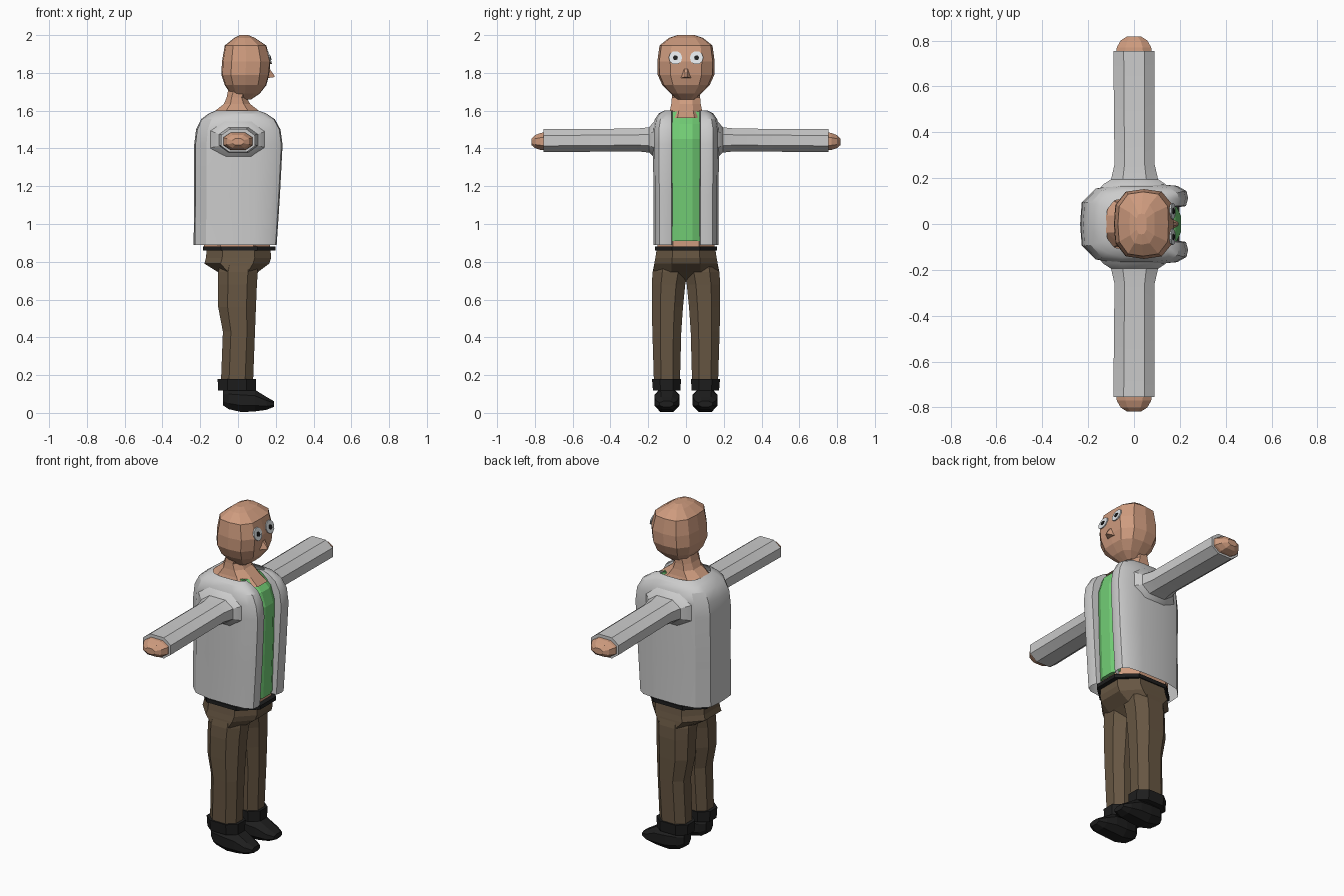
import bpy, bmesh, math
from mathutils import Vector


def material(name, r, g, b):
    m = bpy.data.materials.new(name)
    m.diffuse_color = (r, g, b, 1)
    return m


SKIN = material("skin", 0.62, 0.33, 0.21)
CLOTH = material("light grey cloth", 0.60, 0.60, 0.60)
GREEN = material("green cloth", 0.17, 0.62, 0.18)
BROWN = material("brown cloth", 0.135, 0.093, 0.055)
BLACK = material("black leather", 0.013, 0.013, 0.013)
WHITE = material("eye white", 0.75, 0.78, 0.80)

# eight-sided outline with bevelled corners, and one with extra centre edges
OCT = [(1, -.45), (1, .45), (.5, 1), (-.5, 1), (-1, .45), (-1, -.45), (-.5, -1), (.5, -1)]
HEAD = [(.97, -.55), (1, 0), (.97, .55), (.6, .93), (0, 1), (-.6, .93),
        (-.95, .55), (-1, 0), (-.95, -.55), (-.6, -.93), (0, -1), (.6, -.93)]


def loft(name, rings, mat, closed=True, caps=True, smooth=False):
    bm = bmesh.new()
    vs = [[bm.verts.new(p) for p in ring] for ring in rings]
    n = len(rings[0])
    for a, b in zip(vs, vs[1:]):
        for i in range(n if closed else n - 1):
            j = (i + 1) % n
            bm.faces.new((a[i], a[j], b[j], b[i]))
    if caps:
        bm.faces.new(vs[0])
        bm.faces.new(vs[-1])
    bmesh.ops.recalc_face_normals(bm, faces=bm.faces)
    me = bpy.data.meshes.new(name)
    bm.to_mesh(me)
    bm.free()
    ob = bpy.data.objects.new(name, me)
    bpy.context.collection.objects.link(ob)
    me.materials.append(mat)
    if smooth:
        bpy.ops.object.select_all(action='DESELECT')
        ob.select_set(True)
        bpy.context.view_layer.objects.active = ob
        bpy.ops.object.shade_smooth_by_angle(angle=math.radians(28))
    return ob


def z_ring(z, x0, x1, y0, y1, shape=OCT):
    return [((x0 + x1) / 2 + u * (x1 - x0) / 2, (y0 + y1) / 2 + v * (y1 - y0) / 2, z)
            for u, v in shape]


def y_ring(y, x0, x1, z0, z1):
    return [((x0 + x1) / 2 + u * (x1 - x0) / 2, y, (z0 + z1) / 2 + v * (z1 - z0) / 2)
            for u, v in OCT]


def x_ring(x, y0, y1, z0, z1):
    return [(x, (y0 + y1) / 2 + u * (y1 - y0) / 2, (z0 + z1) / 2 + v * (z1 - z0) / 2)
            for u, v in OCT]


def mirrored(rings, s):
    return [[(x, s * y, z) for x, y, z in r] for r in rings]


# head: z, back x, front x, half width
loft("head", [z_ring(z, a, b, -w, w, HEAD) for z, a, b, w in [
    (1.66, .00, .07, .045), (1.69, -.04, .115, .08), (1.735, -.07, .15, .125),
    (1.79, -.088, .165, .15), (1.86, -.085, .172, .152), (1.945, -.07, .15, .14),
    (1.985, -.02, .09, .09), (2.0, .01, .055, .045)]], SKIN)

# neck widening towards the collar
loft("neck", [z_ring(z, a, b, -w, w) for z, a, b, w in [
    (1.56, -.17, .16, .10), (1.60, -.12, .11, .085), (1.635, -.075, .065, .078),
    (1.67, -.06, .045, .075), (1.72, -.05, .07, .075)]], SKIN)

# nose: a small wedge
loft("nose", [[(.155, -.03, 1.772), (.155, .03, 1.772), (.165, .01, 1.825), (.165, -.01, 1.825)],
              [(.195, -.006, 1.778), (.195, .006, 1.778), (.19, .004, 1.79), (.19, -.004, 1.79)]],
     SKIN)


# eyes: thin round plates lying on the face
def eye_plate(name, side, x, r, mat):
    ring = [[(x + d - .28 * r * math.sin(t), side * .056 + r * math.cos(t), 1.88 + r * math.sin(t))
             for t in [math.tau * k / 10 for k in range(10)]] for d in (0, .007)]
    loft(name, ring, mat)


for s, tag in ((1, "left"), (-1, "right")):
    eye_plate(tag + "_eye", s, .164, .036, WHITE)
    eye_plate(tag + "_pupil", s, .168, .013, BLACK)


# jacket: open-fronted section, swept upward and drawn in over the shoulders
def jacket_ring(z, b, f, w, gap):
    half = [(-b, 0), (-b * .97, w * .55), (-b * .72, w * .88), (-b * .3, w), (f * .4, w),
            (f * .8, w * .95), (f * .97, w * .82), (f, gap + (w - gap) * .4),
            (f * .96, gap + .006), (f * .72, gap)]
    return [(x, y, z) for x, y in reversed(half)] + [(x, -y, z) for x, y in half[1:]]


loft("jacket", [jacket_ring(*r) for r in [
    (.89, .235, .205, .172, .07), (1.15, .232, .222, .172, .07), (1.42, .232, .236, .175, .072),
    (1.50, .222, .225, .175, .072), (1.555, .195, .195, .165, .072),
    (1.585, .155, .15, .145, .072), (1.60, .12, .11, .115, .072)]],
    CLOTH, closed=False, caps=False, smooth=True)

# body under the jacket, and the shirt panel showing in the opening
loft("torso", [z_ring(.875, -.18, .17, -.15, .15), z_ring(1.45, -.18, .17, -.15, .15),
               z_ring(1.56, -.14, .12, -.12, .12)], SKIN)
loft("shirt", [[(x, y, z) for x, y in [(.05, -.078), (f - .02, -.078), (f, -.035), (f, .035),
                                       (f - .02, .078), (.05, .078)]]
               for z, f in [(.91, .19), (1.2, .2), (1.45, .205), (1.53, .18), (1.595, .11)]], GREEN)

for s, tag in ((1, "left"), (-1, "right")):
    # sleeve flaring into the shoulder
    loft(tag + "_sleeve", mirrored([y_ring(*r) for r in [
        (.14, -.16, .16, 1.33, 1.56), (.172, -.135, .14, 1.355, 1.54),
        (.195, -.10, .105, 1.378, 1.512), (.26, -.085, .09, 1.385, 1.505),
        (.755, -.09, .09, 1.38, 1.502)]], s), CLOTH, smooth=True)
    # rounded hand
    loft(tag + "_hand", mirrored([y_ring(*r) for r in [
        (.73, -.08, .08, 1.39, 1.487), (.77, -.075, .075, 1.392, 1.482),
        (.80, -.058, .058, 1.402, 1.47), (.818, -.03, .03, 1.418, 1.452)]], s), SKIN)
    # trouser leg
    loft(tag + "_trouser_leg", mirrored([z_ring(*r) for r in [
        (.17, -.09, .08, .032, .17), (.43, -.08, .09, .025, .178),
        (.56, -.105, .095, .016, .181), (.68, -.105, .10, .004, .181),
        (.745, -.105, .105, -.01, .177), (.80, -.09, .10, -.01, .165)]], s), BROWN)
    # shoe cuff and pointed shoe
    loft(tag + "_shoe_cuff", mirrored([z_ring(*r) for r in [
        (.118, -.105, .095, .03, .175), (.18, -.108, .096, .026, .18)]], s), BLACK)
    loft(tag + "_shoe", mirrored([x_ring(*r) for r in [
        (-.08, .07, .135, .04, .12), (-.05, .045, .16, .02, .13), (.02, .035, .168, .004, .13),
        (.09, .035, .168, .008, .122), (.15, .045, .16, .016, .085),
        (.19, .065, .14, .032, .062)]], s), BLACK)

# hips with a step in to the legs
loft("trouser_hips", [z_ring(*r) for r in [
    (.70, -.05, .05, -.05, .05), (.745, -.105, .105, -.174, .174), (.79, -.178, .165, -.168, .168),
    (.82, -.17, .175, -.162, .162), (.87, -.165, .172, -.155, .155)]], BROWN)
loft("belt", [z_ring(.86, -.186, .198, -.163, .163), z_ring(.882, -.186, .198, -.163, .163)], BLACK)
